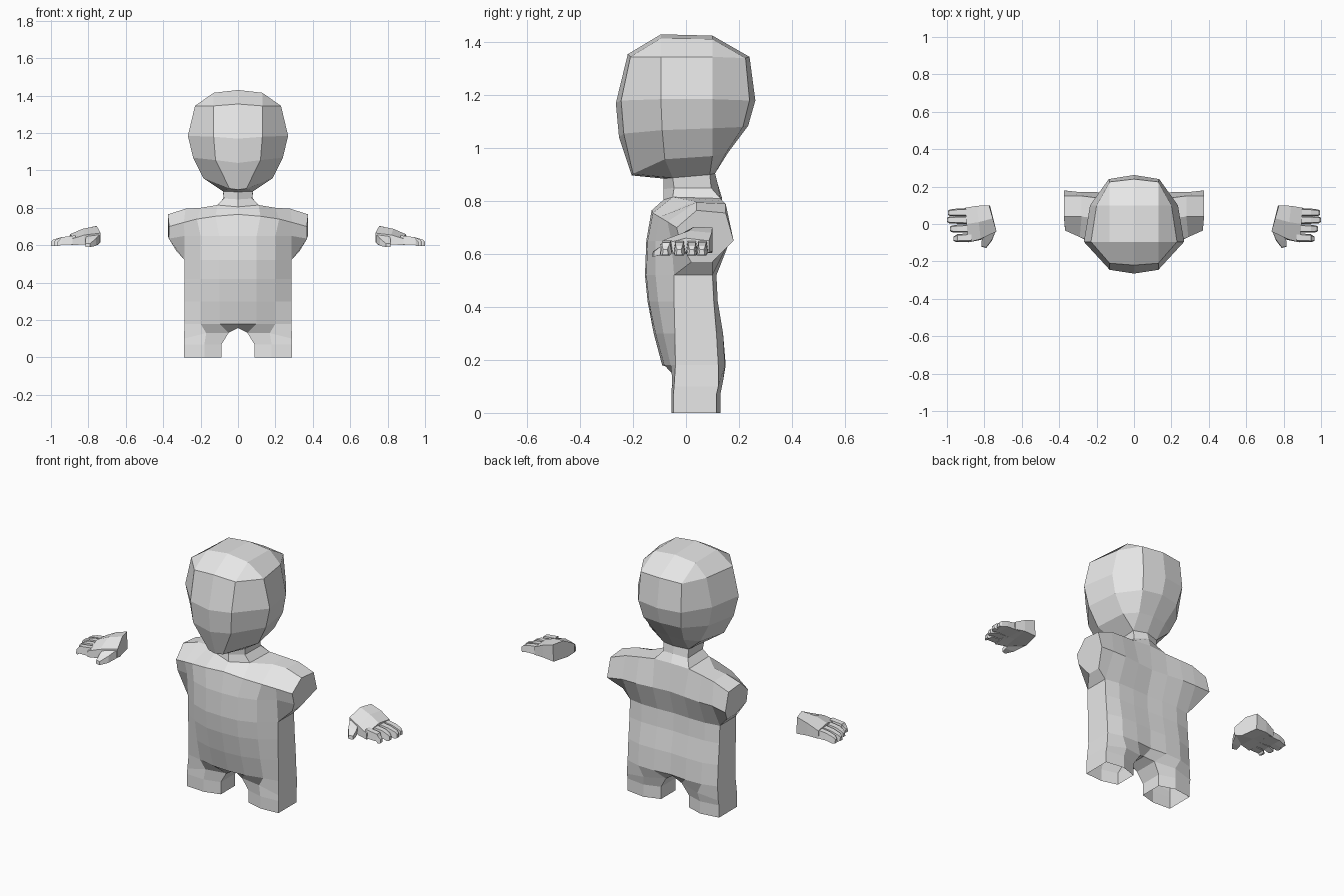
import bpy, bmesh

grey = bpy.data.materials.new("light_grey")
grey.diffuse_color = (0.8, 0.8, 0.8, 1)


def build(name, polys):
    """Build polygons on the +x side, mirror them across x and weld."""
    bm = bmesh.new()
    for s in (1, -1):
        for p in polys:
            bm.faces.new([bm.verts.new((s * x, y, z)) for x, y, z in p])
    bmesh.ops.remove_doubles(bm, verts=bm.verts, dist=0.0005)
    bmesh.ops.recalc_face_normals(bm, faces=bm.faces)
    me = bpy.data.meshes.new(name)
    bm.to_mesh(me)
    bm.free()
    me.materials.append(grey)
    ob = bpy.data.objects.new(name, me)
    bpy.context.collection.objects.link(ob)
    return ob


def strip(a, b, closed=False):
    """Quads between two matching point rows."""
    n = len(a)
    return [(a[i], a[(i + 1) % n], b[(i + 1) % n], b[i])
            for i in range(n if closed else n - 1)]


def loft(rows, closed=False):
    return [q for a, b in zip(rows, rows[1:]) for q in strip(a, b, closed)]


# neck loop shared by head and body (front, side front, side back, back)
neck = [(0, -.085, .885), (.08, -.05, .888), (.08, .09, .9), (0, .11, .905)]

# head: half rings from crown edge to jaw, then into the neck
crown = [(0, -.22, 1.355), (.13, -.21, 1.345), (.23, -.095, 1.345),
         (.2, .1, 1.345), (.13, .225, 1.34), (0, .24, 1.345)]
brow = [(0, -.265, 1.17), (.13, -.245, 1.18), (.268, -.095, 1.185),
        (.235, .1, 1.185), (.135, .24, 1.18), (0, .262, 1.18)]
cheek = [(0, -.253, 1.04), (.12, -.235, 1.055), (.24, -.09, 1.068),
         (.215, .1, 1.075), (.12, .215, 1.08), (0, .235, 1.085)]
jaw = [(0, -.205, .897), (.045, -.2, .903), (.185, -.08, .958),
       (.16, .1, .97), (.09, .15, .98), (0, .16, .985)]
throat = [neck[0], neck[1], neck[1], neck[2], neck[2], neck[3]]
head = loft([crown, brow, cheek, jaw])
head += [(jaw[0], jaw[1], throat[1], throat[0]), (jaw[1], jaw[2], throat[2]),
         (jaw[2], jaw[3], throat[3], throat[2]), (jaw[3], jaw[4], throat[4]),
         (jaw[4], jaw[5], throat[5], throat[4])]
# crown cap
tf0, tf1, tb1, tb0 = (0, -.095, 1.43), (.13, -.095, 1.415), (.13, .1, 1.412), (0, .1, 1.425)
c = crown
head += [(c[0], c[1], tf1, tf0), (c[1], c[2], tf1), (c[2], c[3], tb1, tf1),
         (c[3], c[4], tb1), (c[4], c[5], tb0, tb1), (tf0, tf1, tb1, tb0)]
build("head", head)


# torso: rows running from the crotch up the front, over the shoulders, down the back
def row(z, *ys):
    return [(x, y, z) for x, y in zip((0, .1, .2, .285), ys)]


front = [
    [(0, -.03, .158), (.05, -.035, .132), (.17, -.052, .13), (.29, -.045, .1)],
    row(.18, -.09, -.082, -.058, -.04),
    row(.3, -.122, -.115, -.085, -.042),
    row(.42, -.145, -.14, -.105, -.045),
    row(.52, -.155, -.15, -.115, -.045),
    row(.65, -.15, -.145, -.115, -.055),
    [(0, -.13, .765), (.12, -.125, .755), (.22, -.1, .74), (.29, -.07, .722)],
]
ridge_front = [(0, -.085, .805), (.11, -.05, .815), (.2, .03, .8), (.28, .04, .795)]
ridge_back = [(0, .135, .815), (.11, .13, .81), (.2, .14, .8), (.28, .15, .79)]
back = [
    row(.66, .15, .16, .17, .17),
    row(.52, .11, .115, .115, .1),
    row(.42, .115, .12, .12, .105),
    row(.3, .135, .14, .14, .115),
    row(.18, .14, .15, .147, .122),
    [(0, .08, .158), (.05, .11, .132), (.17, .14, .12), (.29, .122, .1)],
]
body = loft(front + [ridge_front]) + loft([ridge_back] + back)
body += strip(ridge_front[1:], ridge_back[1:])
# neck
neck_base = [ridge_front[0], ridge_front[1], ridge_back[1], ridge_back[0]]
neck_mid = [(0, -.085, .845), (.075, -.045, .85), (.078, .095, .85), (0, .12, .865)]
body += loft([neck_base, neck_mid, neck])
# flanks
flank_front = [r[3] for r in front[:5]]
flank_back = [r[3] for r in back[:0:-1]]
body += strip(flank_front, flank_back)
# shoulder stumps
shoulder = [front[4][3], front[5][3], front[6][3], ridge_front[3],
            ridge_back[3], back[0][3], back[1][3]]
arm_end = [(.33, .02, .57), (.37, -.02, .635), (.368, -.035, .7), (.375, .04, .765),
           (.375, .15, .755), (.375, .18, .65), (.33, .1, .57)]
body += strip(shoulder, arm_end, True) + [tuple(arm_end)]
# crotch and legs
f, b = front[0], back[-1]
body.append((f[0], f[1], b[1], b[0]))
leg_top = [f[1], f[2], f[3], b[3], b[2], b[1]]
leg_xy = [(.088, -.03), (.18, -.055), (.29, -.048), (.29, .115), (.18, .13), (.088, .1)]
body += loft([leg_top] + [[(x, y, z) for x, y in leg_xy] for z in (.07, 0)], True)
build("body", body)

# hands: palm from wrist to knuckles
wrist = [(.775, .1, .7), (.77, .1, .605), (.75, 0, .6), (.735, -.04, .615),
         (.735, -.04, .665), (.755, .03, .703)]
palm = [(.84, .097, .68), (.84, .097, .61), (.83, 0, .61), (.82, -.085, .605),
        (.82, -.08, .655), (.83, .01, .688)]
knuckles = [(.9, .087, .65), (.9, .087, .605), (.895, 0, .605), (.885, -.098, .6),
            (.885, -.098, .635), (.895, 0, .66)]
hand = loft([wrist, palm, knuckles], True) + [tuple(wrist), tuple(knuckles)]


def digit(sections):
    """Tapered box through (x, y, half width, bottom, top) sections."""
    rings = [[(x, y - w, lo), (x, y + w, lo), (x, y + w * .7, hi), (x, y - w * .7, hi)]
             for x, y, w, lo, hi in sections]
    return loft(rings, True) + [tuple(rings[-1])]


# fingers: base y, tip y, tip x
for y0, y1, tip in ((-.072, -.078, .965), (-.024, -.026, .985),
                    (.022, .022, 1.0), (.063, .06, .995)):
    hand += digit([(.87, y0, .023, .605, .652), (.945, (y0 + y1) / 2, .021, .605, .643),
                   (tip - .012, y1, .018, .595, .63), (tip, y1, .011, .597, .618)])
# thumb
thumb = [[(.738, -.035, .612), (.81, -.07, .61), (.81, -.07, .65), (.738, -.035, .66)],
         [(.76, -.09, .597), (.815, -.095, .597), (.815, -.092, .632), (.76, -.085, .635)],
         [(.79, -.128, .59), (.815, -.122, .59), (.815, -.12, .61), (.79, -.125, .61)]]
hand += loft(thumb, True) + [tuple(thumb[-1])]
build("hands", hand)
